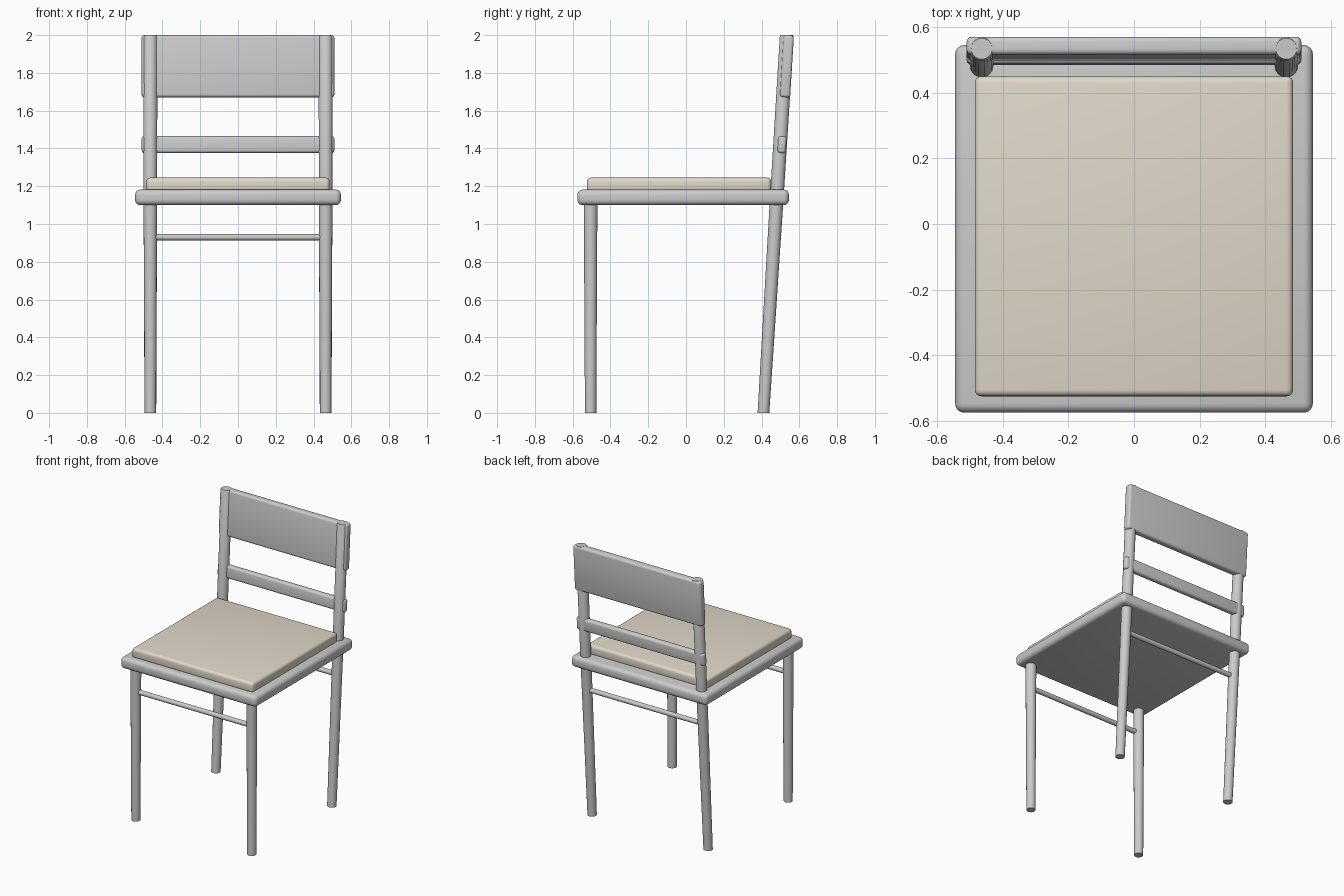
import bpy, bmesh, math
from mathutils import Matrix, Vector

if "Cube" in bpy.data.objects:
    bpy.data.objects.remove(bpy.data.objects["Cube"])

TILT = 0.062                      # rearward lean of the back per unit height
back_y = lambda z: 0.41 + TILT * z


def finish(name, bm, bevel=0.0, segments=4):
    bmesh.ops.recalc_face_normals(bm, faces=bm.faces)
    mesh = bpy.data.meshes.new(name)
    bm.to_mesh(mesh)
    bm.free()
    obj = bpy.data.objects.new(name, mesh)
    bpy.context.collection.objects.link(obj)
    for o in bpy.context.selected_objects:
        o.select_set(False)
    obj.select_set(True)
    bpy.context.view_layer.objects.active = obj
    if bevel:
        mod = obj.modifiers.new("rounding", 'BEVEL')
        mod.width, mod.segments = bevel, segments
        mod.limit_method = 'ANGLE'
        bpy.ops.object.modifier_apply(modifier=mod.name)
    bpy.ops.object.shade_smooth_by_angle(angle=math.radians(35))
    return obj


def box(name, lo, hi, bevel, lean=0.0):
    """Rounded box, optionally leaning backwards about its own centre."""
    lo, hi = Vector(lo), Vector(hi)
    bm = bmesh.new()
    bmesh.ops.create_cube(bm, size=1, matrix=Matrix.Translation((lo + hi) / 2)
                          @ Matrix.Rotation(-math.atan(lean), 4, 'X')
                          @ Matrix.Diagonal((*(hi - lo), 1)))
    return finish(name, bm, bevel)


def leg(name, x, sections):
    """Round leg lofted through level rings given as (y, z, radius)."""
    bm = bmesh.new()
    n, rings = 24, []
    for y, z, r in sections:
        rings.append([bm.verts.new((x + r * math.cos(2 * math.pi * i / n),
                                    y + r * math.sin(2 * math.pi * i / n), z))
                      for i in range(n)])
    for a, b in zip(rings, rings[1:]):
        for i in range(n):
            bm.faces.new((a[i], a[(i + 1) % n], b[(i + 1) % n], b[i]))
    bm.faces.new(rings[0][::-1])
    bm.faces.new(rings[-1])
    return finish(name, bm)


def stretcher(name, y, z):
    bm = bmesh.new()
    bmesh.ops.create_cone(bm, cap_ends=True, segments=16, radius1=0.017, radius2=0.017, depth=0.9,
                          matrix=Matrix.Translation((0, y, z)) @ Matrix.Rotation(math.pi / 2, 4, 'Y'))
    return finish(name, bm)


# Seat and cushion
box("seat", (-0.545, -0.575, 1.10), (0.545, 0.545, 1.182), 0.028)
cushion = box("cushion", (-0.485, -0.525, 1.17), (0.485, 0.45, 1.245), 0.02)
mat = bpy.data.materials.new("beige_fabric")
mat.diffuse_color = (0.75, 0.69, 0.59, 1)
mat.use_nodes = True
mat.node_tree.nodes["Principled BSDF"].inputs["Base Color"].default_value = mat.diffuse_color
cushion.data.materials.append(mat)

# Legs: straight tapered front pair, leaning rear pair that carries the backrest
for side, x in (("left", -0.464), ("right", 0.464)):
    leg(f"front_leg_{side}", x, [(-0.505, 0, 0.03), (-0.505, 1.12, 0.036)])
    leg(f"back_leg_{side}", x, [(back_y(0), 0, 0.031), (back_y(1.12), 1.12, 0.036),
                                (back_y(1.99), 1.99, 0.037), (back_y(2), 2.0, 0.032)])

# Backrest panel and lower slat, set slightly behind the leg centres
for name, z0, z1, t, bevel in (("backrest_panel", 1.67, 2.0, 0.055, 0.016),
                               ("backrest_slat", 1.375, 1.465, 0.045, 0.016)):
    y = back_y((z0 + z1) / 2) + 0.01
    box(name, (-0.51, y - t / 2, z0), (0.51, y + t / 2, z1), bevel, TILT)

# Thin stretchers between each pair of legs
stretcher("front_stretcher", -0.505, 0.93)
stretcher("back_stretcher", back_y(0.93), 0.93)
